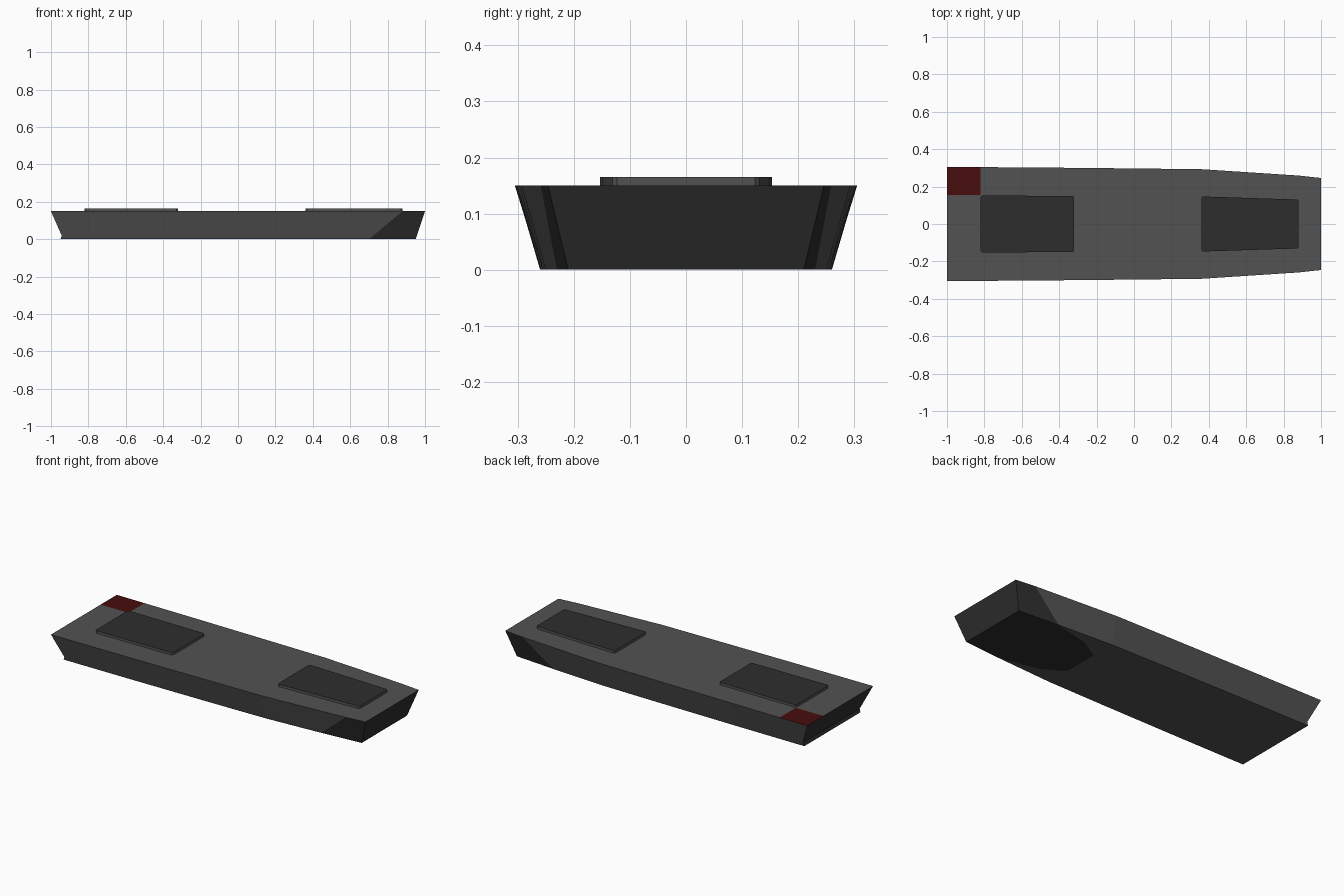
import bpy
import bmesh

if "Cube" in bpy.data.objects:
    bpy.data.objects.remove(bpy.data.objects["Cube"])


def material(name, rgb):
    m = bpy.data.materials.new(name)
    m.diffuse_color = (*rgb, 1)
    m.use_nodes = True
    m.node_tree.nodes["Principled BSDF"].inputs["Base Color"].default_value = m.diffuse_color
    return m


GREY = material("hull_grey", (0.085, 0.085, 0.085))
DARK = material("dark_grey", (0.027, 0.027, 0.027))
RED = material("dark_red", (0.065, 0.004, 0.004))


def finish(name, bm):
    bmesh.ops.remove_doubles(bm, verts=bm.verts[:], dist=0.0005)
    bmesh.ops.recalc_face_normals(bm, faces=bm.faces[:])
    mesh = bpy.data.meshes.new(name)
    bm.to_mesh(mesh)
    bm.free()
    for m in (GREY, DARK, RED):
        mesh.materials.append(m)
    bpy.context.collection.objects.link(bpy.data.objects.new(name, mesh))


def face(bm, points, mat=0):
    f = bm.faces.new([bm.verts.new(p) for p in points])
    f.material_index = mat


# Hull: stations of top x, top half width, bottom x, bottom half width
H = 0.15
stations = [(-1, .305, -.95, .26), (-.82, .304, -.82, .26), (-.5, .302, -.5, .259),
            (0, .297, 0, .255), (.36, .293, .36, .25), (.88, .259, .70, .23),
            (1, .246, .95, .21)]


def top(i, s):
    return (stations[i][0], s * stations[i][1], H)


def low(i, s):
    return (stations[i][2], s * stations[i][3], 0)


bm = bmesh.new()
n = len(stations)
last = n - 1


# Rear wall with a small lip at the bottom
def lip(s):
    return (-.942, s * .264, .018)


# Side walls, dark at the nose
for s in (-1, 1):
    face(bm, [top(0, s), top(1, s), low(1, s), low(0, s), lip(s)])
    for i in range(1, last):
        face(bm, [top(i, s), top(i + 1, s), low(i + 1, s), low(i, s)], int(i == last - 1))

# End walls
face(bm, [top(0, -1), top(0, 1), lip(1), lip(-1)], 1)
face(bm, [lip(-1), lip(1), low(0, 1), low(0, -1)], 1)
face(bm, [top(last, -1), top(last, 1), low(last, 1), low(last, -1)], 1)

# Deck, with a red panel in the rear corner
inner = .155
face(bm, [top(0, 1), (-1, inner, H), (-.82, inner, H), top(1, 1)], 2)
face(bm, [top(0, -1), top(1, -1), (-.82, inner, H), (-1, inner, H)])
face(bm, [top(1, -1), top(2, -1), top(2, 1), top(1, 1), (-.82, inner, H)])
for i in range(2, last):
    face(bm, [top(i, -1), top(i + 1, -1), top(i + 1, 1), top(i, 1)])

# Underside, dark under the nose with a tapering rear outline
tip = [(.48, .178, 0), (.36, .107, 0)]
tip_low = [(x, -y, z) for x, y, z in tip]
for i in range(0, 4):
    pts = [low(i, -1), low(i + 1, -1), low(i + 1, 1), low(i, 1)]
    if i == 3:
        pts[2:2] = [tip_low[1], tip[1]]
    face(bm, pts)
face(bm, [low(5, -1), low(6, -1), low(6, 1), low(5, 1), tip[0], tip[1],
          tip_low[1], tip_low[0]], 1)
for s, t in ((1, tip), (-1, tip_low)):
    face(bm, [low(4, s), low(5, s), t[0], t[1]])
finish("hull", bm)


# Foot pads: grey rim, dark top, clipped corners
def pad(name, x0, x1, w0, w1, c=.008):
    half = [(x0, w0 - c), (x0 + c, w0), (x1 - c, w1), (x1, w1 - c)]
    outline = half + [(x, -y) for x, y in reversed(half)]
    bm = bmesh.new()
    face(bm, [(x, y, .165) for x, y in outline], 1)
    face(bm, [(x, y, .149) for x, y in outline], 0)
    for a, b in zip(outline, outline[1:] + outline[:1]):
        face(bm, [(*a, .149), (*b, .149), (*b, .165), (*a, .165)], 0)
    finish(name, bm)


pad("rear_foot_pad", -.82, -.32, .153, .149)
pad("front_foot_pad", .36, .88, .147, .131)
